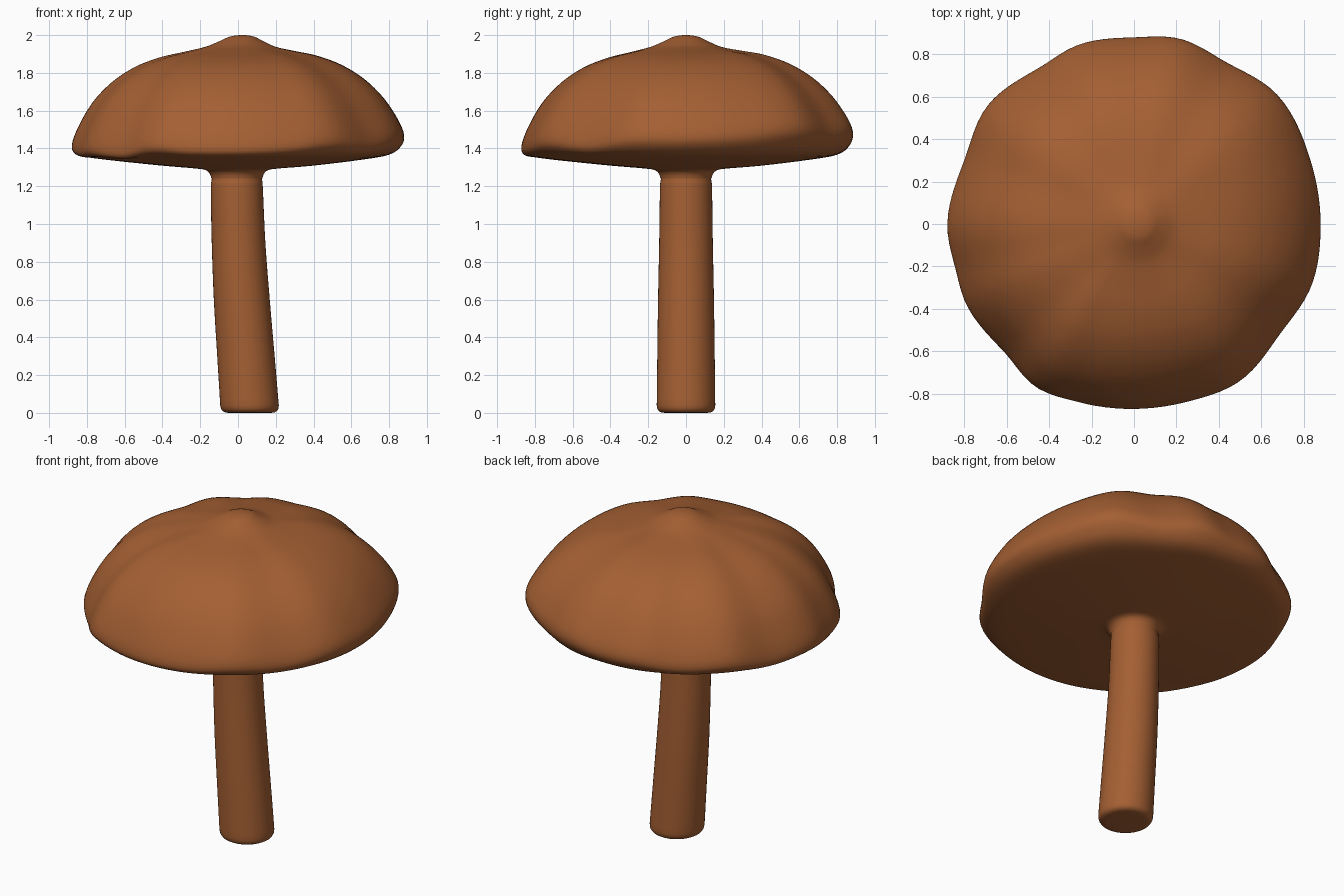
import bpy, bmesh, math

if "Cube" in bpy.data.objects:
    bpy.data.objects.remove(bpy.data.objects["Cube"])

brown = bpy.data.materials.new("warm_brown")
brown.diffuse_color = (0.37, 0.115, 0.033, 1)
brown.use_nodes = True
brown.node_tree.nodes["Principled BSDF"].inputs["Base Color"].default_value = brown.diffuse_color


def catmull(a, b, c, d, t):
    return 0.5 * (2 * b + (c - a) * t + (2 * a - 5 * b + 4 * c - d) * t * t
                  + (3 * b - a - 3 * c + d) * t ** 3)


def smooth_path(pts, steps):
    """Catmull-Rom subdivision of an open list of tuples."""
    p = [pts[0]] + pts + [pts[-1]]
    out = []
    for i in range(1, len(p) - 2):
        for s in range(steps):
            out.append(tuple(catmull(*q, s / steps) for q in zip(*p[i - 1:i + 3])))
    return out + [pts[-1]]


def loft(name, rings, pole_start=None, pole_end=None):
    """Skin closed rings of points, optionally closing each end on a pole."""
    bm = bmesh.new()
    vr = [[bm.verts.new(p) for p in ring] for ring in rings]
    n = len(vr[0])
    for a, b in zip(vr, vr[1:]):
        for i in range(n):
            j = (i + 1) % n
            bm.faces.new((a[i], a[j], b[j], b[i]))
    for pole, ring in ((pole_start, vr[0]), (pole_end, vr[-1])):
        if pole:
            v = bm.verts.new(pole)
            for i in range(n):
                bm.faces.new((ring[i], ring[(i + 1) % n], v))
    bmesh.ops.recalc_face_normals(bm, faces=bm.faces)
    # the cap is open at the neck, so make sure its top faces upward
    bm.faces.ensure_lookup_table()
    top = max(bm.faces, key=lambda f: f.calc_center_median().z)
    if pole_start and top.normal.z < 0:
        bmesh.ops.reverse_faces(bm, faces=bm.faces)
    me = bpy.data.meshes.new(name)
    bm.to_mesh(me)
    bm.free()
    me.materials.append(brown)
    for f in me.polygons:
        f.use_smooth = True
    ob = bpy.data.objects.new(name, me)
    bpy.context.collection.objects.link(ob)
    return ob


# lobed cap outline: (azimuth in degrees, radius)
outline = [(0, .88), (20, .885), (42, .91), (60, .878), (76, .90), (90, .88),
           (107, .885), (121, .862), (141, .888), (159, .855), (180, .88),
           (194, .868), (206, .877), (225, .86), (239, .897), (252, .88),
           (270, .872), (287, .875), (304, .893), (323, .862), (341, .886)]


def cap_radius(deg):
    n = len(outline)
    for i in range(n):
        a0, a1 = outline[i][0], outline[(i + 1) % n][0] or 360
        if a0 <= deg < a1:
            r = [outline[(i + k) % n][1] for k in (-1, 0, 1, 2)]
            return catmull(*r, (deg - a0) / (a1 - a0))


# cap section: (radius, height, how much the rim waves move it)
cap_profile = smooth_path([
    (.03, 1.999, 0), (.07, 1.99, 0), (.12, 1.966, 0), (.19, 1.937, 0),
    (.30, 1.912, .1), (.42, 1.885, .2), (.55, 1.835, .25), (.67, 1.757, .35),
    (.77, 1.655, .5), (.845, 1.535, .8), (.879, 1.445, 1), (.865, 1.392, .8),
    (.80, 1.36, .25), (.65, 1.337, .1), (.40, 1.309, 0), (.22, 1.294, 0),
    (.165, 1.285, 0), (.143, 1.265, 0), (.135, 1.24, 0)], 4)

SEG = 120
rings = []
for r, z, w in cap_profile:
    ring = []
    for k in range(SEG):
        deg = 360 * k / SEG
        a = math.radians(deg)
        R = cap_radius(deg)
        blend = min(1, max(0, (r - .15) / .4))       # round at the centre
        rr = r * (1 + (R / .88 - 1) * blend)
        tilt = .036 * math.cos(a - math.pi / 4)
        dz = w * (tilt + 1.0 * (R - .878))
        shift = .025 * max(0, 1 - r / .4) if z > 1.6 else -.006 * (1 - blend)
        ring.append((rr * math.cos(a) + shift, rr * math.sin(a), z + dz))
    rings.append(ring)
loft("cap", rings, pole_start=(.025, 0, 2.0))

# stem: (centre x, height, radius), leaning and widening to the base
stem_path = smooth_path([
    (-.006, 1.27, .128), (-.006, 1.23, .134), (-.006, 1.18, .138), (.003, .9, .142),
    (.02, .6, .148), (.042, .3, .152), (.061, .04, .155)], 5)
stem_path += [(.062, .022, .152), (.0625, .01, .144), (.063, .002, .13), (.063, 0, .11)]
rings = [[(cx + r * math.cos(2 * math.pi * k / 64), r * math.sin(2 * math.pi * k / 64), z)
          for k in range(64)] for cx, z, r in stem_path]
loft("stem", rings, pole_end=(.063, 0, 0))
